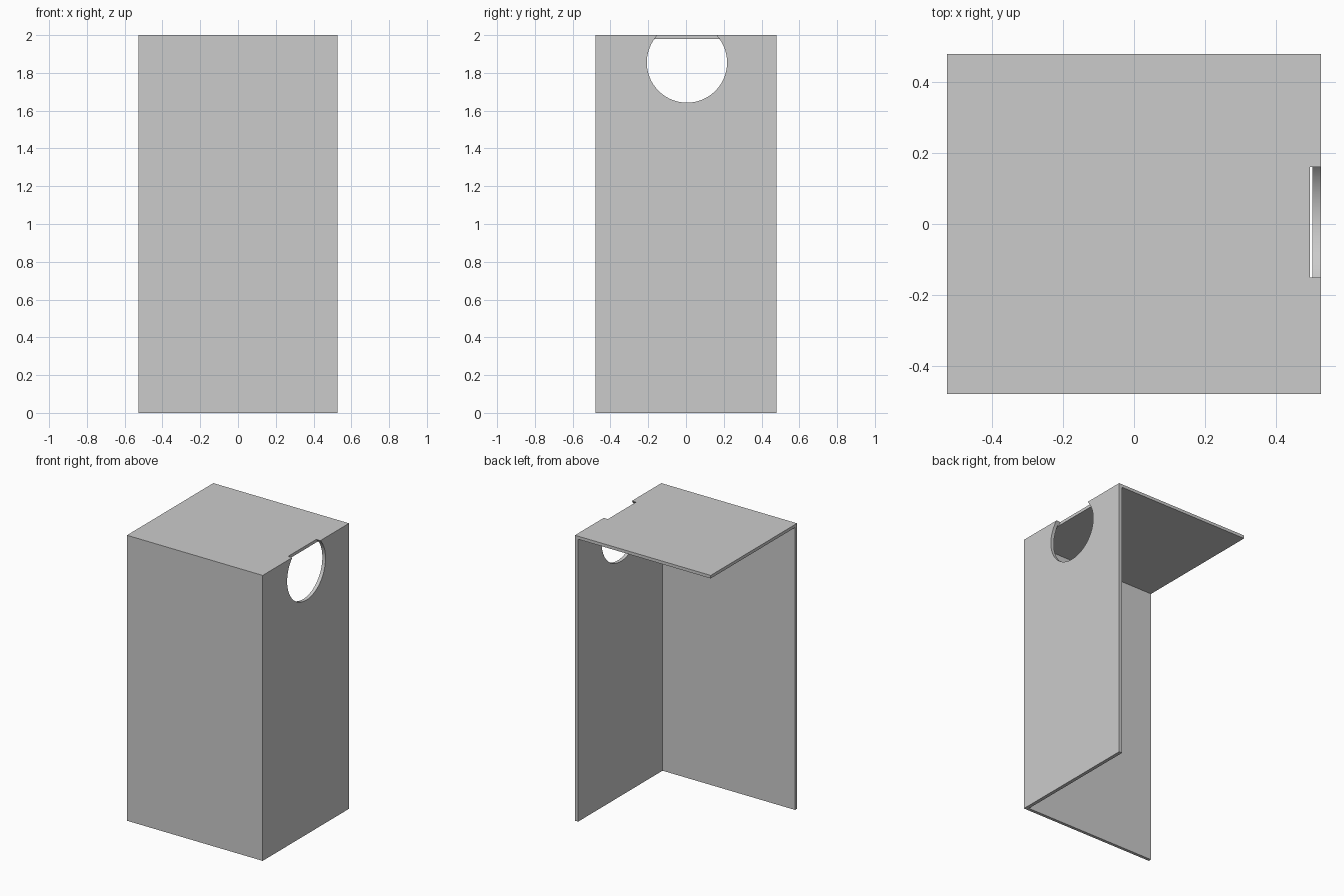
import bpy
import bmesh
from math import pi, radians
from mathutils import Matrix, Vector

default = bpy.data.objects.get("Cube")
if default:
    bpy.data.objects.remove(default, do_unlink=True)

HALF_X, HALF_Y, HEIGHT = 0.526, 0.478, 2.0
SIDE, FRONT, TOP = 0.0245, 0.0215, 0.0215   # panel thicknesses
HOLE_Y, HOLE_Z, HOLE_R = 0.005, 1.855, 0.2125
NOTCH_X = 0.494                             # how far the hole bites into the top

grey = bpy.data.materials.new("light_grey")
grey.use_nodes = True
colour = (0.6, 0.6, 0.6, 1)
grey.diffuse_color = colour
grey.node_tree.nodes["Principled BSDF"].inputs["Base Color"].default_value = colour


def finish(name, bm):
    mesh = bpy.data.meshes.new(name)
    bm.to_mesh(mesh)
    bm.free()
    mesh.materials.append(grey)
    obj = bpy.data.objects.new(name, mesh)
    bpy.context.collection.objects.link(obj)
    return obj


def box(name, low, high):
    low, high = Vector(low), Vector(high)
    bm = bmesh.new()
    place = Matrix.Translation((low + high) / 2) @ Matrix.Diagonal((high - low).to_4d())
    place[3][3] = 1
    bmesh.ops.create_cube(bm, size=1, matrix=place)
    return finish(name, bm)


def cylinder_x(name, start, end, y, z, radius):
    bm = bmesh.new()
    place = Matrix.Translation(((start + end) / 2, y, z)) @ Matrix.Rotation(pi / 2, 4, "Y")
    bmesh.ops.create_cone(bm, cap_ends=True, segments=96, radius1=radius,
                          radius2=radius, depth=end - start, matrix=place)
    return finish(name, bm)


# Block that becomes the front, side and top panels
panels = box("corner_cover", (-HALF_X, -HALF_Y, 0), (HALF_X, HALF_Y, HEIGHT))

# Open interior, and the round hole through the side that notches the top
cutters = [
    box("interior_cutter", (-1, -HALF_Y + FRONT, -1), (HALF_X - SIDE, 1, HEIGHT - TOP)),
    cylinder_x("hole_cutter", NOTCH_X, 0.7, HOLE_Y, HOLE_Z, HOLE_R),
]
for cutter in cutters:
    cutter.hide_render = True
    cut = panels.modifiers.new(cutter.name, "BOOLEAN")
    cut.operation = "DIFFERENCE"
    cut.solver = "EXACT"
    cut.object = cutter

# Apply the cuts and discard the cutters
bpy.context.view_layer.update()
shaped = bpy.data.meshes.new_from_object(
    panels.evaluated_get(bpy.context.evaluated_depsgraph_get()))
panels.modifiers.clear()
panels.data = shaped
for cutter in cutters:
    bpy.data.objects.remove(cutter, do_unlink=True)

# Smooth hole rim, crisp panel edges
bpy.ops.object.select_all(action="DESELECT")
panels.select_set(True)
bpy.context.view_layer.objects.active = panels
bpy.ops.object.shade_smooth_by_angle(angle=radians(30))
